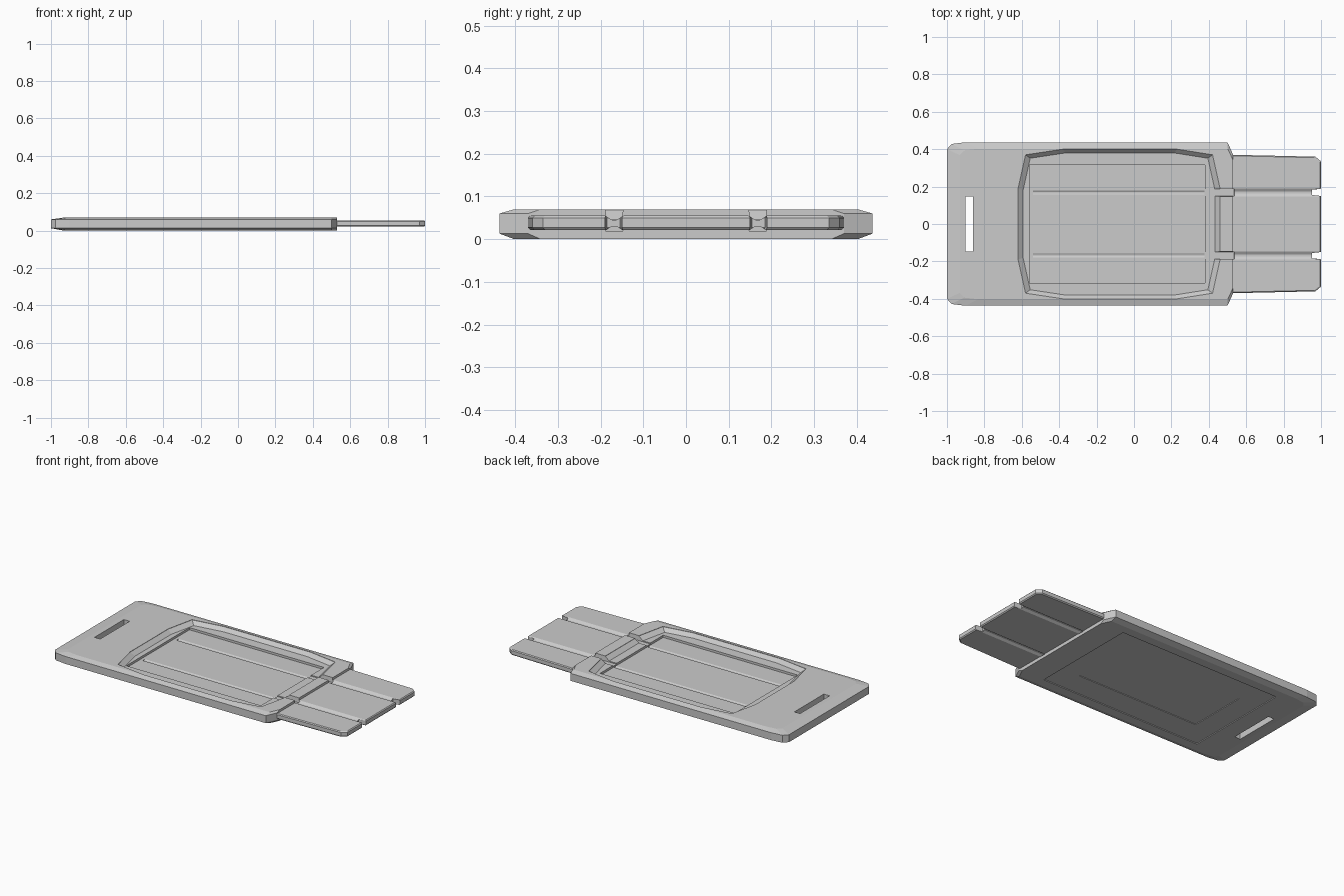
import bpy, bmesh

if "Cube" in bpy.data.objects:
    bpy.data.objects.remove(bpy.data.objects["Cube"])


def mirrored(half):
    """Close a half outline (y > 0) across the x axis."""
    return half + [(x, -y) for x, y in reversed(half)]


def rect(x0, x1, y0, y1):
    return [(x0, y0), (x1, y0), (x1, y1), (x0, y1)]


def loft(name, rings):
    """Solid through a stack of (outline, z) rings with equal point counts."""
    bm = bmesh.new()
    loops = [[bm.verts.new((x, y, z)) for x, y in pts] for pts, z in rings]
    n = len(loops[0])
    for a, b in zip(loops, loops[1:]):
        for i in range(n):
            j = (i + 1) % n
            bm.faces.new((a[i], a[j], b[j], b[i]))
    bm.faces.new(loops[0])
    bm.faces.new(loops[-1])
    bmesh.ops.recalc_face_normals(bm, faces=bm.faces[:])
    me = bpy.data.meshes.new(name)
    bm.to_mesh(me)
    bm.free()
    ob = bpy.data.objects.new(name, me)
    bpy.context.collection.objects.link(ob)
    return ob


def combine(target, tool, op='DIFFERENCE'):
    """Apply a boolean and remove the tool object."""
    tool.hide_render = True
    mod = target.modifiers.new("cut", 'BOOLEAN')
    mod.operation, mod.solver, mod.object = op, 'EXACT', tool
    bpy.context.view_layer.objects.active = target
    bpy.ops.object.modifier_apply(modifier=mod.name)
    bpy.data.objects.remove(tool, do_unlink=True)


def shrink(pts, sx, sy, x0=0.0):
    return [(x0 + (x - x0) * sx, y * sy) for x, y in pts]


# Frame: wide slab with a softened rim
outline = mirrored([(-1, .40), (-.975, .428), (-.90, .437), (.50, .437), (.53, .37)])
inner = shrink(outline, .955, .92, .53)
frame = loft("holder_frame", [(inner, 0), (outline, .013), (outline, .060), (inner, .070)])

# Tongue: thin plate with notched end
tip = mirrored([(.48, .37), (.53, .37), (.97, .36), (1, .335), (1, .19), (.952, .185),
                (.952, .155), (1, .15)])
tip_in = shrink(tip, .99, .985, .48)
tongue = loft("tongue", [(tip_in, .021), (tip, .027), (tip, .050), (tip_in, .055)])
combine(frame, tongue, 'UNION')

# Top recess: eight-sided-style rim sloping to a ledge
rim = mirrored([(-.62, .19), (-.58, .37), (-.38, .40), (.23, .40), (.42, .37), (.46, .19)])
ledge = shrink(rim, .95, .95, -.08)
combine(frame, loft("recess_cut", [(ledge, .046), (rim, .068), (rim, .09)]))

# Rectangular tray inside the recess
combine(frame, loft("tray_cut", [(rect(-.56, .38, -.315, .315), .032),
                                 (rect(-.56, .38, -.315, .315), .06)]))

# Strap slot
slot = rect(-.90, -.86, -.147, .147)
combine(frame, loft("slot_cut", [(slot, -.1), (slot, .2)]))

# Bottom panels: two shallow nested steps
for x0, x1, y, z in ((-.75, .37, .345, .005), (-.61, .24, .19, .009)):
    panel = rect(x0, x1, -y, y)
    combine(frame, loft("panel_cut", [(panel, -.05), (panel, z)]))

# Paired grooves along the tray, end bar and tongue
for s in (-1, 1):
    c = s * .168

    def strip(x0, x1, w):
        return rect(x0, x1, c - w, c + w)

    combine(frame, loft("bar_notch", [(strip(.375, .535, .018), .040), (strip(.375, .545, .022), .09)]))
    combine(frame, loft("top_groove", [(strip(.53, 1.1, .005), .045), (strip(.53, 1.1, .025), .057)]))
    combine(frame, loft("under_groove", [(strip(.515, 1.1, .022), .019), (strip(.515, 1.1, .006), .030)]))
    combine(frame, loft("tray_groove", [(strip(-.54, .378, .004), .028), (strip(-.54, .378, .014), .034)]))
